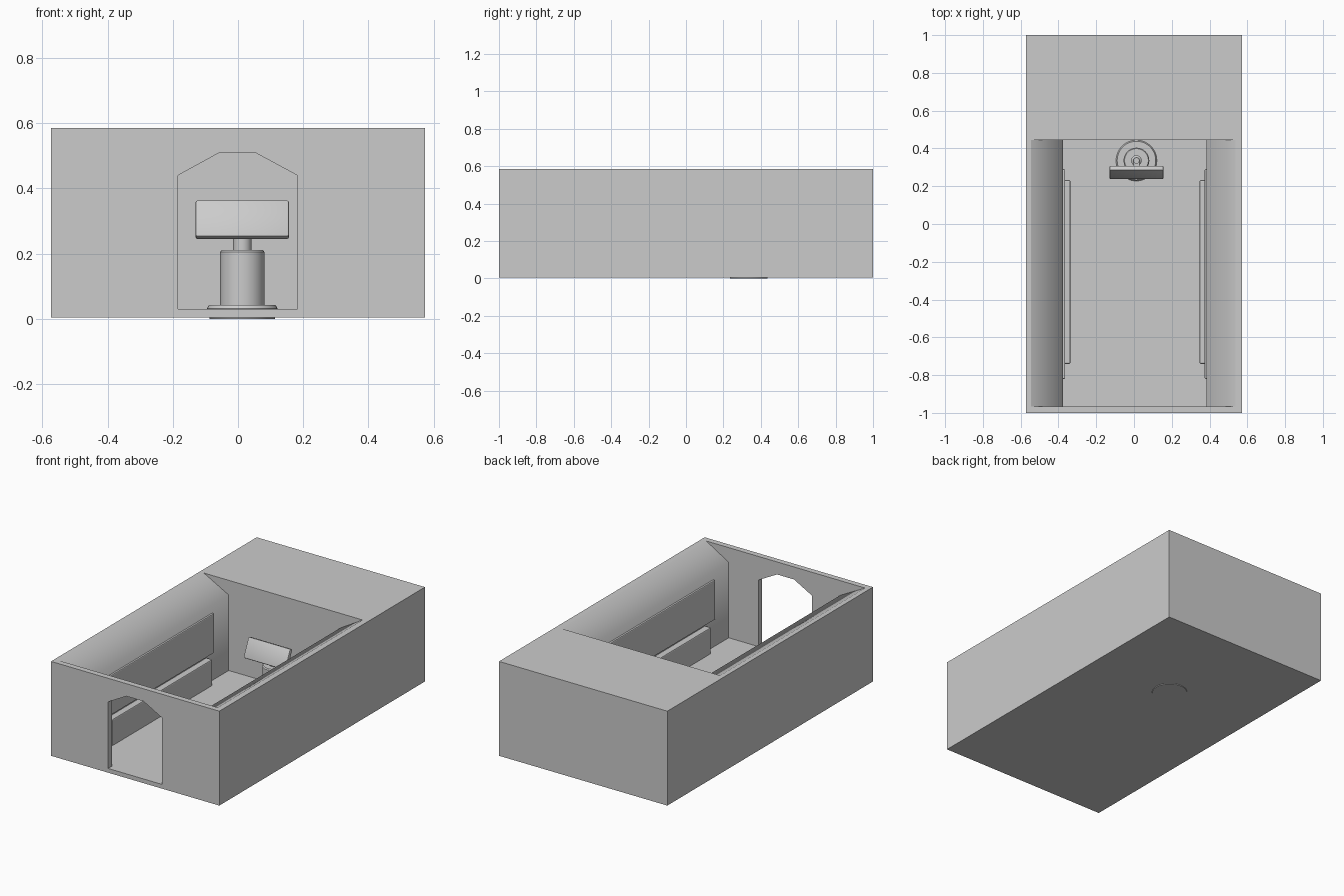
import bpy, bmesh, math
from mathutils import Matrix

if "Cube" in bpy.data.objects:
    bpy.data.objects.remove(bpy.data.objects["Cube"])


def finish(name, bm):
    bmesh.ops.recalc_face_normals(bm, faces=bm.faces[:])
    me = bpy.data.meshes.new(name)
    bm.to_mesh(me)
    bm.free()
    ob = bpy.data.objects.new(name, me)
    bpy.context.collection.objects.link(ob)
    return ob


def prism(name, profile, y0, y1):
    """Extrude an (x, z) profile along y."""
    bm = bmesh.new()
    f = bm.faces.new([bm.verts.new((x, y0, z)) for x, z in profile])
    r = bmesh.ops.extrude_face_region(bm, geom=[f])
    moved = [g for g in r["geom"] if isinstance(g, bmesh.types.BMVert)]
    bmesh.ops.translate(bm, verts=moved, vec=(0, y1 - y0, 0))
    return finish(name, bm)


def box(name, lo, hi, bevel=0.0, segments=1):
    bm = bmesh.new()
    bmesh.ops.create_cube(bm, size=1)
    for v in bm.verts:
        v.co = [(a + b) / 2 + c * (b - a) for a, b, c in zip(lo, hi, v.co)]
    if bevel:
        bmesh.ops.bevel(bm, geom=bm.edges[:], offset=bevel, segments=segments,
                        affect='EDGES', profile=0.5)
    return finish(name, bm)


def smooth(ob, deg=35):
    bpy.ops.object.select_all(action='DESELECT')
    ob.select_set(True)
    bpy.context.view_layer.objects.active = ob
    bpy.ops.object.shade_smooth_by_angle(angle=math.radians(deg))


def turned(name, profile, cx, cy, n=48):
    """Revolve an (r, z) profile, starting and ending on the axis."""
    bm = bmesh.new()
    vs = [bm.verts.new((r, 0, z)) for r, z in profile]
    es = [bm.edges.new(p) for p in zip(vs, vs[1:])]
    bmesh.ops.spin(bm, geom=vs + es, axis=(0, 0, 1), cent=(0, 0, 0),
                   angle=math.tau, steps=n)
    bmesh.ops.remove_doubles(bm, verts=bm.verts[:], dist=1e-5)
    bmesh.ops.translate(bm, verts=bm.verts[:], vec=(cx, cy, 0))
    ob = finish(name, bm)
    smooth(ob)
    return ob


def cut(ob, cutter):
    m = ob.modifiers.new("cut", 'BOOLEAN')
    m.operation, m.solver, m.object = 'DIFFERENCE', 'EXACT', cutter
    bpy.context.view_layer.objects.active = ob
    bpy.ops.object.modifier_apply(modifier=m.name)
    bpy.data.objects.remove(cutter)


# Room shell: solid block with an open-topped cavity and a doorway
shell = box("room_shell", (-0.573, -1, 0.004), (0.573, 1, 0.585))
cut(shell, prism("cavity_cutter",
                 [(-0.375, 0.03), (0.385, 0.03), (0.385, 0.495), (0.538, 0.585),
                  (0.538, 0.65), (-0.545, 0.65), (-0.545, 0.585), (-0.375, 0.495)],
                 -0.965, 0.445))
cut(shell, prism("door_cutter",
                 [(-0.184, 0.03), (0.182, 0.03), (0.182, 0.44), (0.056, 0.508),
                  (-0.06, 0.508), (-0.184, 0.44)], -1.1, -0.9))
# Side walls blend softly into their sloped tops
for p in shell.data.polygons:
    p.use_smooth = (abs(p.normal.x) > 0.3 and 0.3 < abs(p.center.x) < 0.56
                    and -0.95 < p.center.y < 0.44)

# Backrest and bench along each side wall
for side, wall, s in (("left", -0.375, 1), ("right", 0.385, -1)):
    def span(depth):
        return sorted((wall - s * 0.03, wall + s * depth))
    a, b = span(0.011)
    box(side + "_backrest", (a, -0.82, 0.2), (b, 0.29, 0.445), 0.006, 2)
    a, b = span(0.038)
    box(side + "_bench", (a, -0.74, 0.02), (b, 0.232, 0.19), 0.006, 2)

# Console pedestal: foot disc, column and neck in one turned profile
turned("console_pedestal",
       [(0, 0), (0.1, 0), (0.108, 0.032), (0.102, 0.043), (0.068, 0.043),
        (0.068, 0.205), (0.063, 0.211), (0.028, 0.211), (0.028, 0.265),
        (0.016, 0.275), (0.016, 0.29), (0, 0.29)], 0.013, 0.336)

# Bracket from the neck to the back of the screen
box("screen_bracket", (-0.003, 0.265, 0.245), (0.029, 0.335, 0.275))

# Tilted console screen
screen = box("console_screen", (-0.143, -0.013, -0.061), (0.143, 0.013, 0.061), 0.006, 2)
screen.data.transform(Matrix.Translation((0.013, 0.273, 0.304))
                      @ Matrix.Rotation(math.radians(-24), 4, 'X'))
smooth(screen)
